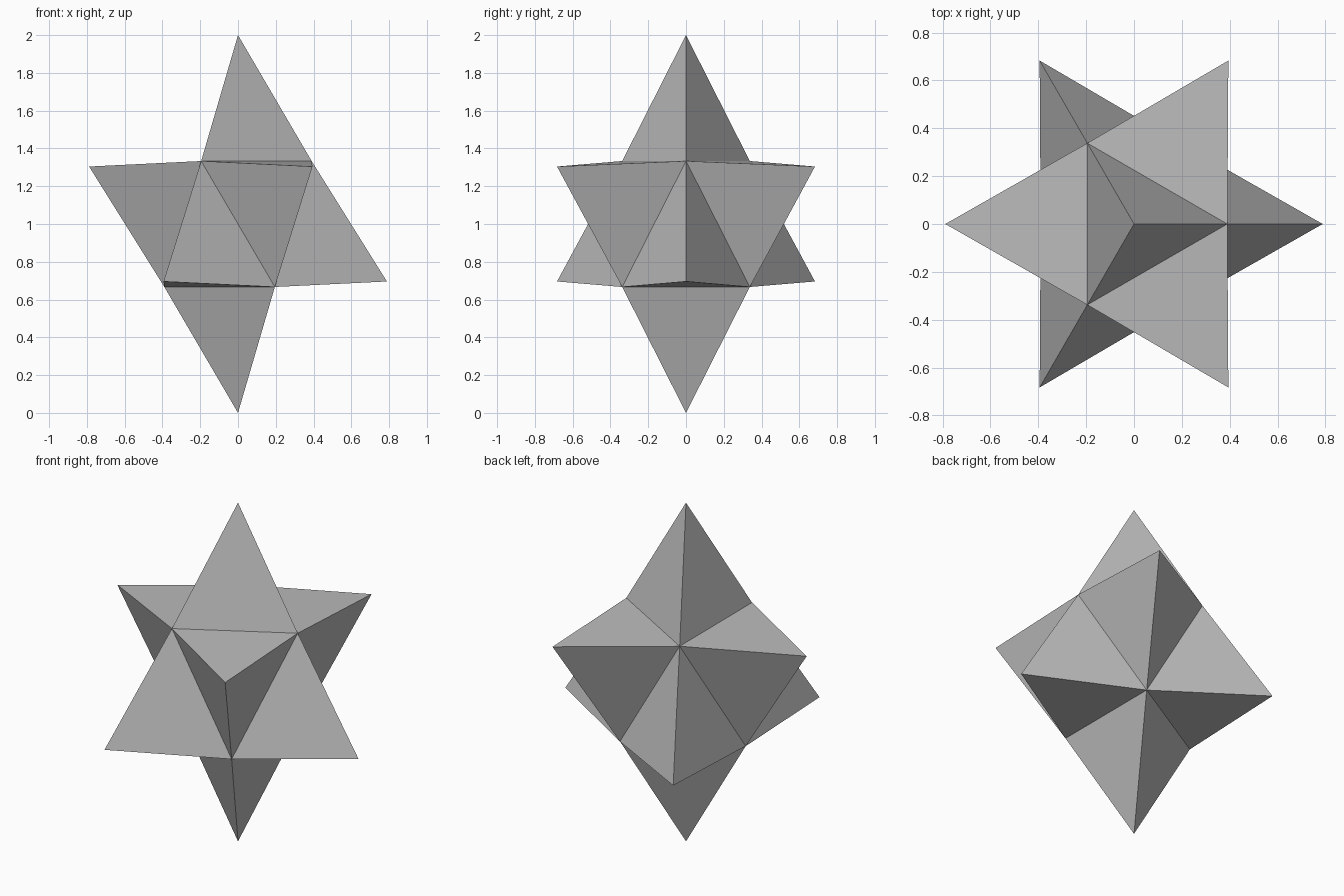
import bpy
import bmesh
from math import cos, sin, radians
from mathutils import Vector

cube = bpy.data.objects.get("Cube")
if cube:
    bpy.data.objects.remove(cube, do_unlink=True)

CORE_RADIUS = 0.39      # radius of the upper and lower core triangles
CORE_HALF = 1 / 3       # their distance from the middle
CENTRE = Vector((0, 0, 1))

# One flat grey for the whole star
grey = bpy.data.materials.new("plain_grey")
grey.use_nodes = True
colour = (0.5, 0.5, 0.5, 1)
grey.diffuse_color = colour
grey.node_tree.nodes["Principled BSDF"].inputs["Base Color"].default_value = colour

# Eight-sided core: two opposed triangles joined by a hull
bm = bmesh.new()
for side, turn in ((1, 0), (-1, 180)):
    for k in range(3):
        a = radians(turn + 120 * k)
        bm.verts.new((CORE_RADIUS * cos(a), CORE_RADIUS * sin(a), side * CORE_HALF))
bmesh.ops.convex_hull(bm, input=bm.verts)

# Raise a three-sided spike on every core face
spikes = bmesh.ops.poke(bm, faces=bm.faces[:])
for tip in spikes["verts"]:
    tip.co *= 3
bmesh.ops.translate(bm, verts=bm.verts, vec=CENTRE)
bmesh.ops.recalc_face_normals(bm, faces=bm.faces)

mesh = bpy.data.meshes.new("eight_pointed_star")
bm.to_mesh(mesh)
bm.free()
mesh.materials.append(grey)
star = bpy.data.objects.new("eight_pointed_star", mesh)
bpy.context.collection.objects.link(star)
